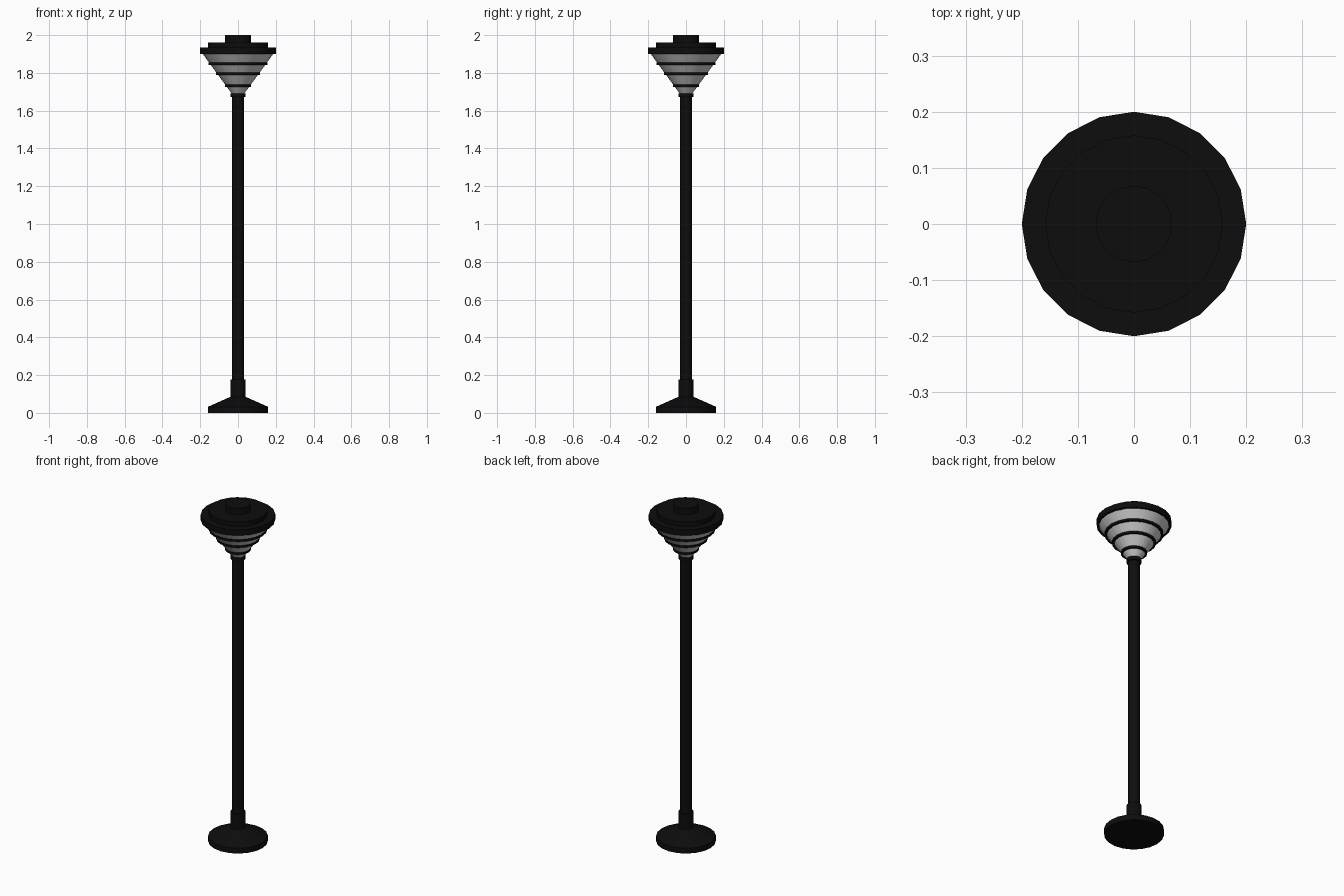
import bpy, bmesh, math

if "Cube" in bpy.data.objects:
    bpy.data.objects.remove(bpy.data.objects["Cube"])

SIDES = 20


def material(name, rgb):
    m = bpy.data.materials.new(name)
    m.diffuse_color = (*rgb, 1)
    m.use_nodes = True
    m.node_tree.nodes["Principled BSDF"].inputs["Base Color"].default_value = m.diffuse_color
    return m


black = material("black metal", (0.004, 0.004, 0.004))
glass = material("frosted glass", (0.6, 0.6, 0.6))


def lathe(name, profile, mat):
    """Closed solid turned around z from (radius, height) points, bottom to top."""
    bm = bmesh.new()
    rings = []
    for r, z in profile:
        rings.append([bm.verts.new((r * math.cos(2 * math.pi * i / SIDES),
                                    r * math.sin(2 * math.pi * i / SIDES), z))
                      for i in range(SIDES)])
    for a, b in zip(rings, rings[1:]):
        for i in range(SIDES):
            j = (i + 1) % SIDES
            bm.faces.new((a[i], a[j], b[j], b[i]))
    bm.faces.new(rings[0][::-1])
    bm.faces.new(rings[-1])
    mesh = bpy.data.meshes.new(name)
    bm.to_mesh(mesh)
    bm.free()
    mesh.materials.append(mat)
    ob = bpy.data.objects.new(name, mesh)
    bpy.context.collection.objects.link(ob)
    bpy.ops.object.select_all(action='DESELECT')
    ob.select_set(True)
    bpy.context.view_layer.objects.active = ob
    bpy.ops.object.shade_smooth_by_angle(angle=math.radians(25))
    return ob


def disc(name, r, z0, z1):
    return lathe(name, [(r, z0), (r, z1)], black)


# Foot and post
lathe("base", [(0.16, 0), (0.16, 0.032), (0.04, 0.085)], black)
disc("base_collar", 0.04, 0.08, 0.177)
disc("post", 0.031, 0.17, 1.68)
disc("post_top_collar", 0.04, 1.672, 1.692)

# Conical lantern glass with louvre rings
lathe("lantern_glass", [(0.033, 1.69), (0.188, 1.902)], glass)
for n, (r, z) in enumerate([(0.07, 1.732), (0.117, 1.795), (0.157, 1.849)]):
    disc(f"louvre_ring_{n + 1}", r, z - 0.006, z + 0.006)

# Stepped cap
disc("cap_rim", 0.20, 1.90, 1.934)
disc("cap_step", 0.158, 1.93, 1.961)
disc("cap_knob", 0.068, 1.955, 2.0)
